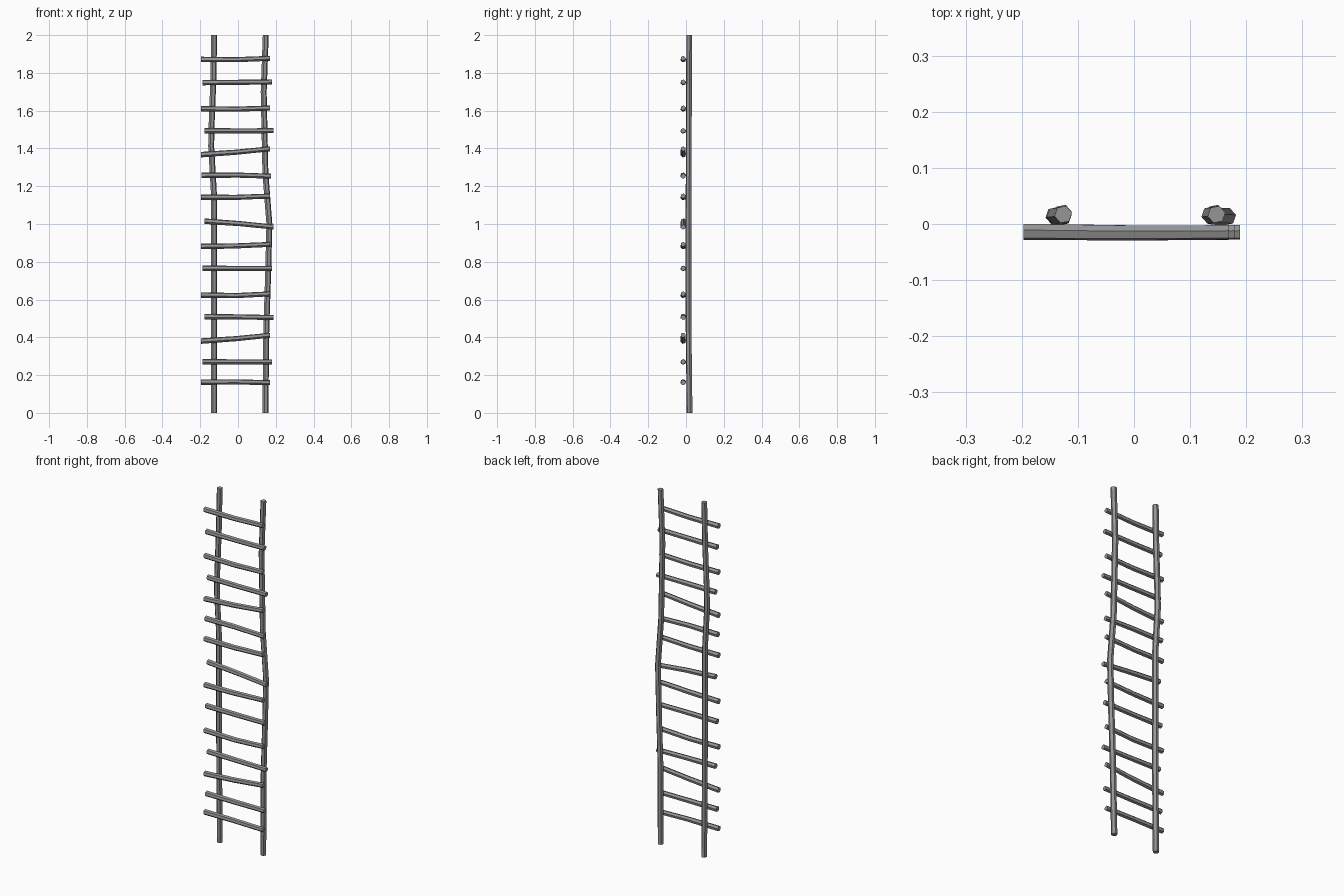
import bpy
import bmesh
import math
from mathutils import Vector

cube = bpy.data.objects.get("Cube")
if cube:
    bpy.data.objects.remove(cube, do_unlink=True)

SIDES = 6

wood = bpy.data.materials.new("weathered grey wood")
wood.use_nodes = True
grey = (0.3, 0.3, 0.3, 1)
wood.diffuse_color = grey
wood.node_tree.nodes["Principled BSDF"].inputs["Base Color"].default_value = grey


def stick(name, path, radii, axis_u, axis_v, twist=0.0):
    """Capped six-sided stick following a path of points."""
    bm = bmesh.new()
    rings = []
    for point, radius in zip(path, radii):
        ring = []
        for i in range(SIDES):
            a = math.tau * i / SIDES + twist
            offset = axis_u * math.cos(a) + axis_v * math.sin(a)
            ring.append(bm.verts.new(Vector(point) + offset * radius))
        rings.append(ring)
    for low, high in zip(rings, rings[1:]):
        for i in range(SIDES):
            j = (i + 1) % SIDES
            bm.faces.new((low[i], low[j], high[j], high[i]))
    bm.faces.new(rings[0])
    bm.faces.new(rings[-1])
    bmesh.ops.recalc_face_normals(bm, faces=bm.faces)
    mesh = bpy.data.meshes.new(name)
    bm.to_mesh(mesh)
    bm.free()
    mesh.materials.append(wood)
    obj = bpy.data.objects.new(name, mesh)
    bpy.context.collection.objects.link(obj)


X, Y, Z = Vector((1, 0, 0)), Vector((0, 1, 0)), Vector((0, 0, 1))

# Two crooked upright poles: (x, z) bends
poles = {
    "right_pole": [(-.127, 0), (-.127, .5), (-.128, 1.17), (-.142, 1.41),
                   (-.14, 1.52), (-.131, 1.75), (-.126, 2)],
    "left_pole": [(.145, 0), (.15, .45), (.16, .75), (.166, 1),
                  (.145, 1.27), (.136, 1.7), (.147, 2)],
}
for name, bends in poles.items():
    path = [(x, .019 - .006 * min(z / .5, 1) + .004 * max(z - 1, 0), z) for x, z in bends]
    stick(name, path, [.016] * len(path), X, Y, 0.2)

# Rungs from bottom to top: x shift, then height at right end, middle, left end
rungs = [
    (0, .163, .164, .16), (.01, .27, .27, .27), (0, .38, .393, .411),
    (.02, .51, .508, .505), (0, .624, .621, .63), (.01, .765, .765, .765),
    (0, .881, .884, .892), (.02, 1.015, 1.002, .984), (0, 1.141, 1.141, 1.148),
    (.005, 1.257, 1.259, 1.253), (0, 1.367, 1.38, 1.398), (.02, 1.493, 1.493, 1.494),
    (0, 1.61, 1.608, 1.614), (.01, 1.749, 1.75, 1.752), (0, 1.871, 1.87, 1.877),
]
for number, (shift, right, middle, left) in enumerate(rungs, 1):
    path = [(-.197 + shift, -.014, right), (-.01 + shift, -.016, middle),
            (.169 + shift, -.015, left)]
    stick(f"rung_{number}", path, [.015, .014, .0135], Y, Z, 0.3)
